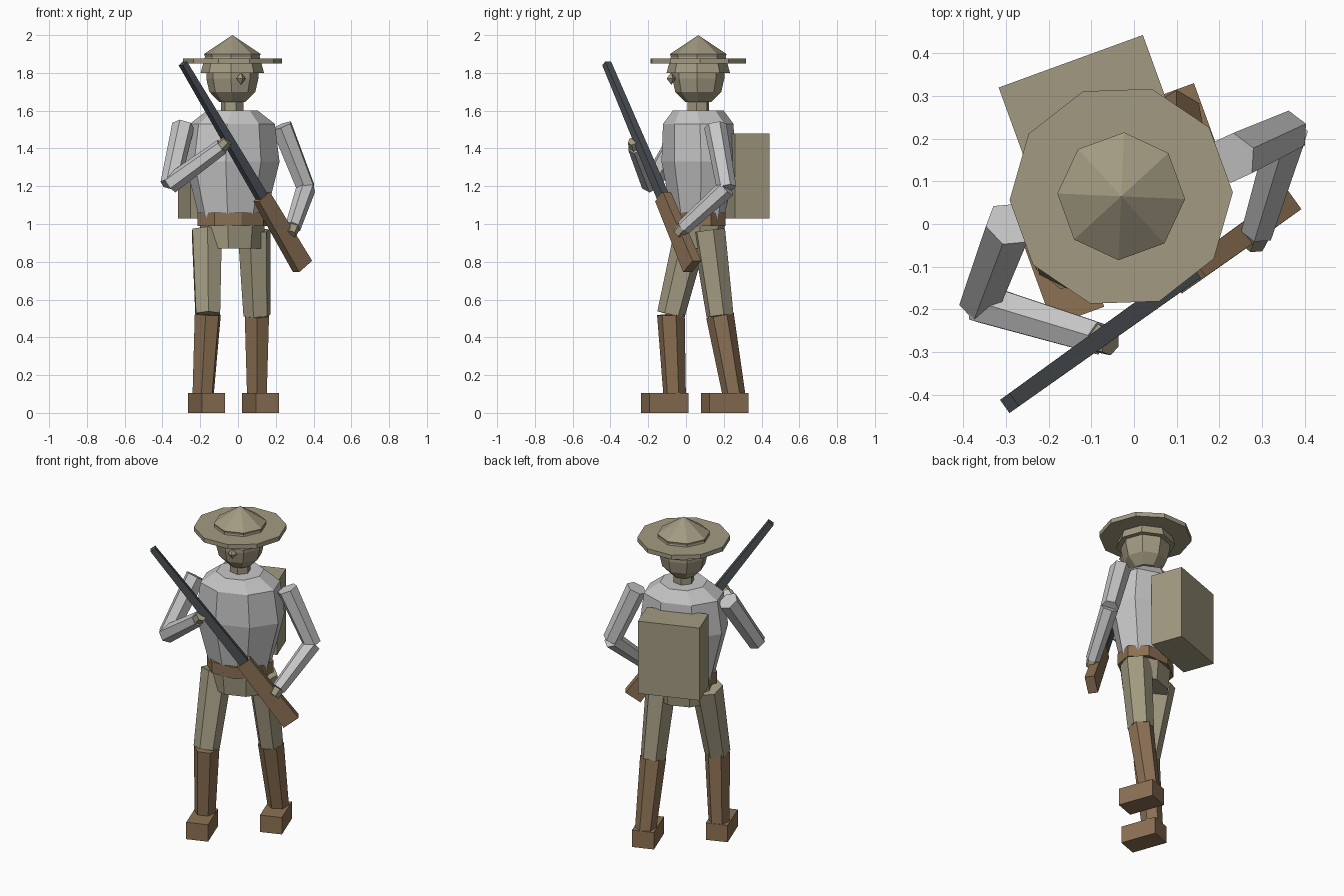
import bpy, bmesh, math
from mathutils import Vector, Matrix

if "Cube" in bpy.data.objects:
    bpy.data.objects.remove(bpy.data.objects["Cube"])


def material(name, rgb):
    m = bpy.data.materials.new(name)
    lin = [(c / 255 / 12.92 if c < 10 else ((c / 255 + 0.055) / 1.055) ** 2.4) for c in rgb]
    m.diffuse_color = (*lin, 1)
    m.use_nodes = True
    m.node_tree.nodes["Principled BSDF"].inputs["Base Color"].default_value = m.diffuse_color
    return m


KHAKI = material("khaki", (162, 154, 129))
GREY = material("shirt grey", (200, 200, 200))
BROWN = material("leather brown", (140, 113, 84))
STEEL = material("gun steel", (76, 82, 87))
TURN = math.radians(20)          # the whole figure is turned 20 degrees
R2 = math.sqrt(2)


def loft(name, rings, n, mat, matrix, phase=0.5):
    """Stack of n-sided rings (height, rx, ry); phase in steps. Zero radius closes to a point."""
    bm = bmesh.new()
    loops = []
    for z, rx, ry in rings:
        if rx == 0:
            loops.append([bm.verts.new((0, 0, z))] * n)
            continue
        loops.append([bm.verts.new((rx * math.cos(a), ry * math.sin(a), z))
                      for a in (math.tau * (i + phase) / n for i in range(n))])
    for lo, hi in zip(loops, loops[1:]):
        for i in range(n):
            j = (i + 1) % n
            bm.faces.new(list(dict.fromkeys((lo[i], lo[j], hi[j], hi[i]))))
    for loop, r in ((loops[0], rings[0]), (loops[-1], rings[-1])):
        if r[1] > 0:
            bm.faces.new(loop)
    bm.transform(matrix)
    bmesh.ops.recalc_face_normals(bm, faces=bm.faces)
    me = bpy.data.meshes.new(name)
    bm.to_mesh(me)
    bm.free()
    me.materials.append(mat)
    ob = bpy.data.objects.new(name, me)
    bpy.context.collection.objects.link(ob)
    return ob


def upright(x, y, z=0):
    return Matrix.Translation((x, y, z)) @ Matrix.Rotation(TURN, 4, 'Z')


def limb(name, p0, p1, r0, r1, mat, n=6):
    """Tapered prism between two points; r0, r1 are radii or (rx, ry)."""
    p0, p1 = Vector(p0), Vector(p1)
    d = p1 - p0
    r0, r1 = [(r if isinstance(r, tuple) else (r, r)) for r in (r0, r1)]
    m = Matrix.Translation(p0) @ d.to_track_quat('Z', 'Y').to_matrix().to_4x4()
    return loft(name, [(0, *r0), (d.length, *r1)], n, mat, m)


def box(name, size, centre, mat):
    x, y, z = size
    return loft(name, [(-z / 2, x / R2, y / R2), (z / 2, x / R2, y / R2)], 4, mat, upright(*centre))


CX, CY = -0.03, 0.065
body = upright(CX, CY)

# hat: crown and brim
loft("hat_crown", [(1.80, .168, .168), (1.885, .145, .145), (1.90, .15, .15), (2.0, 0, 0)], 8, KHAKI, body)
loft("hat_brim", [(1.85, .262, .262), (1.877, .262, .262)], 10, KHAKI, body)

# head, nose and neck
loft("head", [(1.645, .068, .068), (1.70, .122, .122), (1.77, .138, .138), (1.83, .138, .138)], 8, KHAKI, body)
loft("nose", [(-.033, 0, 0), (0, .026, .026), (.033, 0, 0)], 4, KHAKI, upright(.016, -.078, 1.77), 0)
loft("neck", [(1.58, .06, .06), (1.66, .06, .06)], 6, KHAKI, body)

# torso, belt and hips
loft("torso", [(1.0, .175, .125), (1.33, .26, .185), (1.53, .232, .18), (1.6, .135, .135)], 8, GREY, body)
loft("belt", [(.99, .195, .145), (1.06, .195, .145)], 8, BROWN, body, 0)
loft("hips", [(.87, .165, .12), (1.01, .18, .135)], 8, KHAKI, body)

# backpack
box("backpack", (.36, .195, .45), (-.115, .29, 1.255), KHAKI)

# legs: hip, knee, ankle, foot centre
legs = {"right": ((-.165, .03, .965), (-.16, -.08, .52), (-.185, -.06, .09), (-.1675, -.1125, .0525)),
        "left": ((.085, .12, .965), (.10, .18, .515), (.10, .255, .09), (.118, .205, .0525))}
for side, (hip, knee, ankle, foot) in legs.items():
    limb(side + "_thigh", hip, knee, .09, .074, KHAKI)
    limb(side + "_gaiter", knee, ankle, .074, .06, BROWN)
    box(side + "_boot", (.128, .22, .105), foot, BROWN)

# arms: shoulder, elbow, wrist, hand end
arms = {"right": ((-.29, 0, 1.52), (-.36, -.185, 1.21), (-.085, -.268, 1.41), (-.055, -.28, 1.44)),
        "left": ((.23, .155, 1.52), (.36, .215, 1.19), (.29, -.015, .98), (.28, -.045, .945))}
for side, (shoulder, elbow, wrist, hand) in arms.items():
    limb(side + "_upper_arm", shoulder, elbow, .06, .052, GREY)
    limb(side + "_forearm", elbow, wrist, .052, .042, GREY)
    limb(side + "_hand", wrist, hand, .036, .03, KHAKI)

# long gun: barrel and stock, both square in section
muzzle, grip, butt = (-.292, -.42, 1.85), (.125, -.122, 1.145), (.342, .033, .775)
limb("gun_barrel", muzzle, grip, (.019 * R2, .017 * R2), (.022 * R2, .028 * R2), STEEL, 4)
limb("gun_stock", grip, butt, (.026 * R2, .043 * R2), (.028 * R2, .052 * R2), BROWN, 4)
